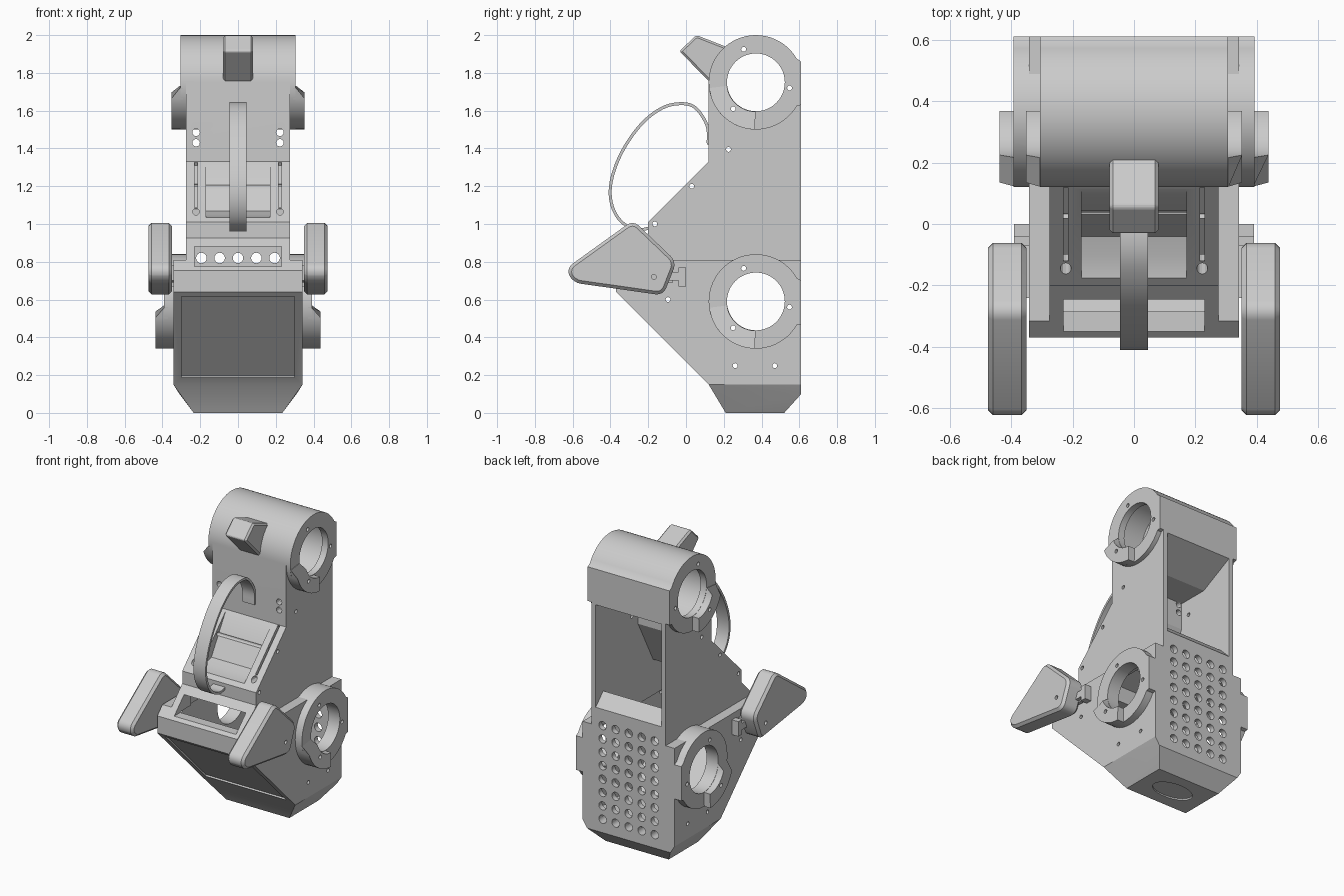
import bpy, bmesh
from math import sin, cos, radians, pi
from mathutils import Matrix, Vector

if "Cube" in bpy.data.objects:
    bpy.data.objects.remove(bpy.data.objects["Cube"])


def finish(name, bm):
    bmesh.ops.recalc_face_normals(bm, faces=bm.faces)
    me = bpy.data.meshes.new(name)
    bm.to_mesh(me)
    bm.free()
    o = bpy.data.objects.new(name, me)
    bpy.context.collection.objects.link(o)
    return o


def prism(name, pts, x0, x1, rnd=0):
    """Extrude a (y, z) profile along x, optionally rounding its corners."""
    bm = bmesh.new()
    f = bm.faces.new([bm.verts.new((x0, y, z)) for y, z in pts])
    r = bmesh.ops.extrude_face_region(bm, geom=[f])
    for v in r['geom']:
        if isinstance(v, bmesh.types.BMVert):
            v.co.x = x1
    if rnd:
        es = [e for e in bm.edges if abs(e.verts[0].co.x - e.verts[1].co.x) > 1e-4]
        bmesh.ops.bevel(bm, geom=es, offset=rnd, segments=4, profile=0.5, affect='EDGES')
    return finish(name, bm)


def rods(name, items, axis, length, seg=16):
    """One mesh of cylinders along an axis; items are (centre, radius)."""
    rot = Matrix.Rotation(pi / 2, 4, 'Y' if axis == 'x' else 'X')
    bm = bmesh.new()
    for c, r in items:
        bmesh.ops.create_cone(bm, cap_ends=True, segments=seg, radius1=r, radius2=r,
                              depth=length, matrix=Matrix.Translation(c) @ rot)
    return finish(name, bm)


def boolean(target, other, op='DIFFERENCE'):
    other.hide_render = True
    m = target.modifiers.new('bool', 'BOOLEAN')
    m.operation, m.solver, m.object = op, 'EXACT', other
    bpy.context.view_layer.objects.active = target
    bpy.ops.object.modifier_apply(modifier=m.name)
    bpy.data.objects.remove(other)


def smooth(o):
    bpy.ops.object.select_all(action='DESELECT')
    o.select_set(True)
    bpy.context.view_layer.objects.active = o
    bpy.ops.object.shade_smooth_by_angle(angle=radians(25))


def bevel(o, w, ang=50):
    m = o.modifiers.new('bevel', 'BEVEL')
    m.width, m.segments, m.limit_method, m.angle_limit = w, 1, 'ANGLE', radians(ang)
    bpy.context.view_layer.objects.active = o
    bpy.ops.object.modifier_apply(modifier=m.name)


HY = 0.37                 # hub axis y
HUBS = (1.75, 0.59)       # hub axis heights


def hub_profile(zc):
    arc = [(HY + .25 * cos(radians(a)), zc + .25 * sin(radians(a))) for a in range(30, 331, 6)]
    return arc + [(.61, zc - .12), (.61, zc + .11)]


# Main body: wide lower box, narrow upper column, hubs and tapered foot
body = prism('body', [(.12, .15), (-.37, .64), (-.37, .755), (-.315, .81), (.61, .81), (.61, .15)], -.342, .342)
column = prism('column', [(.3, .4), (-.13, .4), (-.37, .64), (-.37, .755), (-.2, .925), (-.2, 1.01),
                          (.12, 1.33), (.12, 1.75), (.61, 1.75), (.61, .4)], -.275, .275)
boolean(body, column, 'UNION')
bm = bmesh.new()
for s in (-1, 1):
    for x, y, z in ((.342, .12, .15), (.342, .61, .15), (.31, .61, .1), (.235, .21, 0), (.235, .52, 0)):
        bm.verts.new((s * x, y, z))
bmesh.ops.convex_hull(bm, input=bm.verts)
boolean(body, finish('foot', bm), 'UNION')
boolean(body, prism('top_block', hub_profile(HUBS[0]), -.305, .305), 'UNION')
boolean(body, prism('lower_hub', hub_profile(HUBS[1]), -.392, .392), 'UNION')

# Hollow interior with open back, window and bores
boolean(body, prism('lower_cavity', [(.14, .19), (-.33, .66), (-.33, .73), (-.28, .78), (.575, .78), (.575, .19)],
                    -.305, .305))
boolean(body, prism('upper_cavity', [(.67, .87), (.53, 1.01), (.53, .97), (.575, .925), (.575, .7), (-.17, .7),
                                     (-.17, .88), (-.15, .97), (0, 1.02), (.16, 1.32), (.16, 1.5), (.37, 1.5),
                                     (.61, 1.62), (.67, 1.65)], -.245, .245))
boolean(body, rods('tube_cavity', [((0, HY, HUBS[0]), .205)], 'x', .52, 48))
boolean(body, rods('bores', [((0, HY, z), .153) for z in HUBS], 'x', 1, 48))
boolean(body, prism('window', [(-.5, .775), (-.1, .775), (-.1, .88), (-.5, .88)], -.23, .23))

# Front pocket under the strap, shallow front panel and bottom port
boolean(body, prism('pocket', [(.12, 1.335), (-.04, 1.07), (-.10, 1.05), (-.17, 1.035), (-.25, 1.035), (.0, 1.4),
                               (.11, 1.4)], -.17, .17))
boolean(body, prism('front_panel', [(.09, .195), (-.34, .625), (-.37, .595), (.06, .165)], -.3, .3))
port = rods('port', [((0, 0, 0), .08)], 'y', .02, 32)
port.data.transform(Matrix.Translation((0, .365, 0)) @ Matrix.Diagonal((1.8, 1, 1, 1)) @ Matrix.Rotation(pi / 2, 4, 'X'))
boolean(body, port)

# Screw holes through the sides, back grille, front slots
side = [(.225, 1.395), (.03, 1.2), (-.165, 1.0), (-.17, .72), (-.095, .6), (.26, .25), (.47, .25)]
for zc in HUBS:
    side += [(HY + a, zc + b) for a, b in ((-.065, .175), (.178, -.03), (-.12, -.14))]
boolean(body, rods('screws', [((0, y, z), .013) for y, z in side], 'x', 1.2, 12))
boolean(body, rods('grille', [(((i - 2) * .097, .6, .82 - j * .09), .028) for i in range(5) for j in range(8)],
                   'y', .2, 16))
front = [((s * .222, .13, z), .02) for s in (-1, 1) for z in (1.43, 1.485)]
front += [((s * .222, -.14, 1.065), .018) for s in (-1, 1)]
boolean(body, rods('front_holes', front, 'y', .08, 12))
for s in (-1, 1):
    boolean(body, prism('slot', [(.11, 1.34), (-.13, 1.1), (-.11, 1.07), (.13, 1.31)], s * .222 - .007, s * .222 + .007))
smooth(body)

# Raised quarter-ring tabs on each hub, tapering at the upper end
for zc, x0, x1 in ((HUBS[0], .29, .352), (HUBS[1], .37, .437)):
    for s in (-1, 1):
        angs = [187, 200] + list(range(206, 267, 6)) + [269]
        pt = lambda r, a: (HY + r * cos(radians(a)), zc + r * sin(radians(a)))
        tab = prism('hub_tab', [pt(.25, a) for a in angs] + [pt(.155, a) for a in reversed(angs)], s * x0, s * x1)
        for v in tab.data.vertices:
            for r in (.25, .155):
                y, z = pt(r, 187)
                if abs(v.co.x) > x0 + .01 and abs(v.co.y - y) + abs(v.co.z - z) < 1e-4:
                    v.co.x = s * (x0 + .018)
        boolean(tab, rods('tab_hole', [((0, HY - .12, zc - .14), .013)], 'x', 1.2, 12))
        smooth(tab)

# Top nose block
nose = prism('nose_block', [(-.035, 1.915), (.055, 2.0), (.26, 1.92), (.2, 1.73), (.127, 1.75)], -.08, .08, .012)
bevel(nose, .015)

# Side paddles and their clips
for s in (-1, 1):
    paddle = prism('paddle', [(-.635, .765), (-.28, 1.02), (-.05, .80), (-.12, .622), (-.6, .69)],
                   s * .35, s * .475, .04)
    bevel(paddle, .03)
    boolean(paddle, rods('paddle_hole', [((0, -.17, .72), .013)], 'x', 1.2, 12))
    smooth(paddle)
    prism('paddle_arm', [(-.24, .7), (-.07, .69), (-.07, .76), (-.24, .78)], s * .33, s * .365)
    prism('paddle_clip', [(-.09, .70), (-.04, .70), (-.04, .67), (0, .67), (0, .77), (-.04, .77), (-.04, .745),
                          (-.09, .745)], s * .33, s * .39)

# Front strap: smooth loop through a few points, given thickness
key = [Vector(p) for p in ((.118, 1.42), (.112, 1.52), (.05, 1.615), (-.03, 1.637), (-.13, 1.612), (-.24, 1.525),
                           (-.34, 1.38), (-.395, 1.23), (-.395, 1.11), (-.345, 1.015), (-.26, .97), (-.17, .985))]
ext = [2 * key[0] - key[1]] + key + [2 * key[-1] - key[-2]]
path = []
for p0, p1, p2, p3 in zip(ext, ext[1:], ext[2:], ext[3:]):
    for k in range(5):
        t = k / 5
        path.append(.5 * (2 * p1 + (p2 - p0) * t + (2 * p0 - 5 * p1 + 4 * p2 - p3) * t * t
                          + (3 * p1 - p0 - 3 * p2 + p3) * t ** 3))
path.append(key[-1])
outer, inner = [], []
for i, p in enumerate(path):
    d = (path[min(i + 1, len(path) - 1)] - path[max(i - 1, 0)]).normalized()
    n = Vector((d.y, -d.x)) * .008
    outer.append(tuple(p + n))
    inner.append(tuple(p - n))
strap = prism('strap', outer + inner[::-1], -.045, .045)
smooth(strap)
